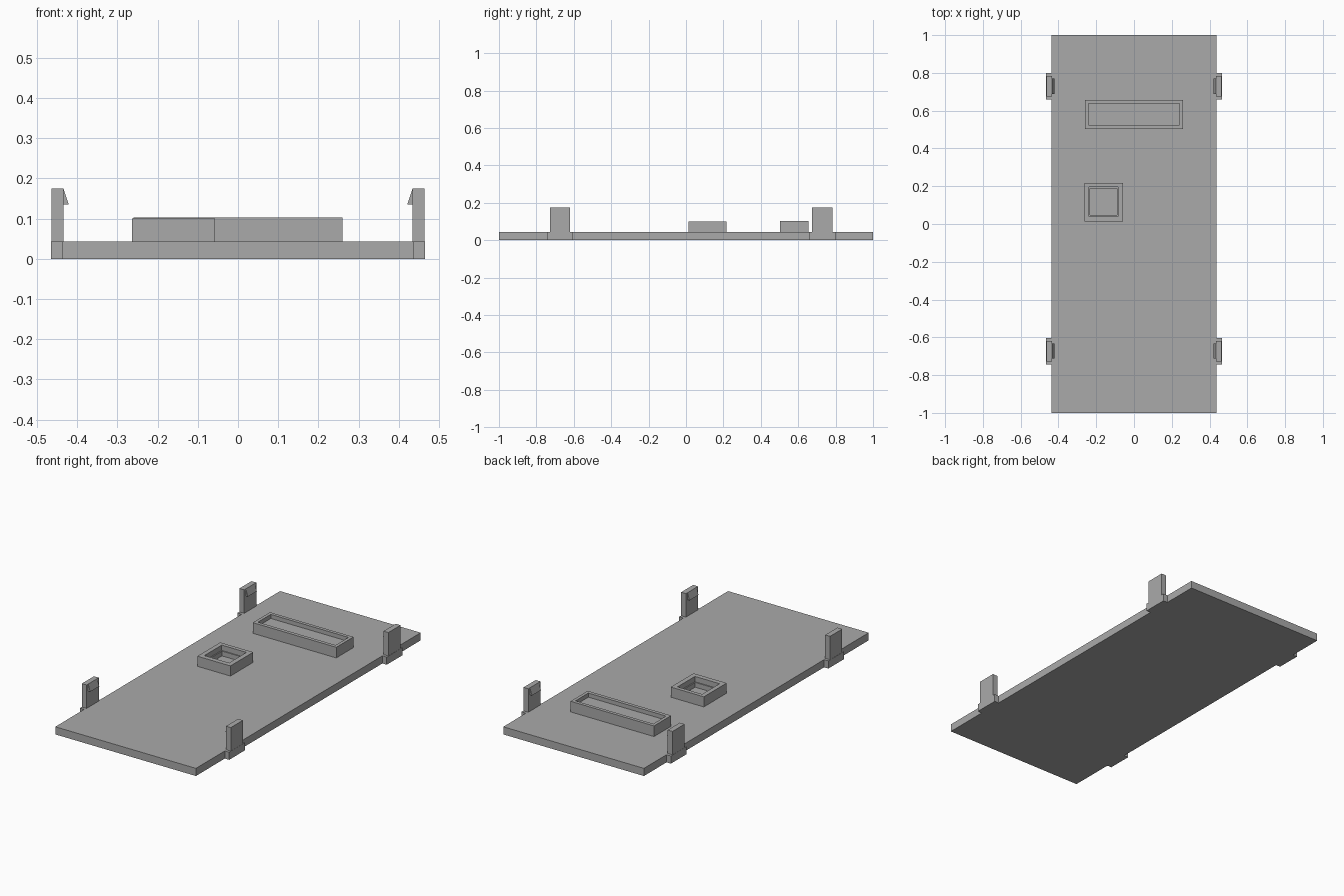
import bpy
import bmesh

cube = bpy.data.objects.get("Cube")
if cube:
    bpy.data.objects.remove(cube, do_unlink=True)

grey = bpy.data.materials.new("plain grey")
grey.use_nodes = True
colour = (0.4, 0.4, 0.4, 1)
grey.diffuse_color = colour
grey.node_tree.nodes["Principled BSDF"].inputs["Base Color"].default_value = colour


def finish(name, bm):
    bmesh.ops.recalc_face_normals(bm, faces=bm.faces)
    mesh = bpy.data.meshes.new(name)
    bm.to_mesh(mesh)
    bm.free()
    mesh.materials.append(grey)
    obj = bpy.data.objects.new(name, mesh)
    bpy.context.collection.objects.link(obj)
    return obj


def loop(bm, x0, x1, y0, y1, z):
    return [bm.verts.new((x, y, z)) for x, y in ((x0, y0), (x1, y0), (x1, y1), (x0, y1))]


def stack(name, rings):
    """Join rectangular rings in order and cap both ends."""
    bm = bmesh.new()
    loops = [loop(bm, *ring) for ring in rings]
    for a, b in zip(loops, loops[1:]):
        for i in range(4):
            j = (i + 1) % 4
            bm.faces.new((a[i], a[j], b[j], b[i]))
    bm.faces.new(loops[0])
    bm.faces.new(loops[-1])
    return finish(name, bm)


def box(name, x0, x1, y0, y1, z0, z1):
    return stack(name, [(x0, x1, y0, y1, z0), (x0, x1, y0, y1, z1)])


def hook(name, side, y0, y1):
    """Wedge catch on the inner face of a clip."""
    bm = bmesh.new()
    profile = ((0.434, 0.175), (0.421, 0.135), (0.434, 0.135))
    ends = [[bm.verts.new((side * x, y, z)) for x, z in profile] for y in (y0, y1)]
    for i in range(3):
        j = (i + 1) % 3
        bm.faces.new((ends[0][i], ends[0][j], ends[1][j], ends[1][i]))
    for end in ends:
        bm.faces.new(end)
    return finish(name, bm)


TOP = 0.043

# Base panel
box("panel", -0.438, 0.438, -1, 1, 0, TOP)

# Snap clips on both long edges
for side, side_name in ((1, "left"), (-1, "right")):
    for y, end_name in ((-0.673, "front"), (0.729, "back")):
        label = f"{end_name}_{side_name}"
        xs = sorted((side * 0.436, side * 0.465))
        box(f"clip_foot_{label}", *xs, y - 0.07, y + 0.07, 0, TOP)
        xs = sorted((side * 0.434, side * 0.464))
        box(f"clip_{label}", *xs, y - 0.054, y + 0.054, TOP - 0.02, 0.175)
        hook(f"clip_hook_{label}", side, y - 0.04, y + 0.04)

# Long shallow tray
tray = (-0.26, 0.26, 0.503, 0.656)
tray_in = (-0.242, 0.242, 0.523, 0.637)
stack("long_tray", [(*tray, TOP - 0.005), (*tray, 0.103), (*tray_in, 0.103), (*tray_in, 0.08)])

# Square socket with a narrow inner ledge
socket = (-0.263, -0.057, 0.014, 0.217)
wide = (-0.238, -0.084, 0.041, 0.195)
narrow = (-0.232, -0.09, 0.047, 0.189)
stack("square_socket", [(*socket, TOP - 0.005), (*socket, 0.1), (*wide, 0.1),
                        (*wide, 0.07), (*narrow, 0.07), (*narrow, TOP)])
